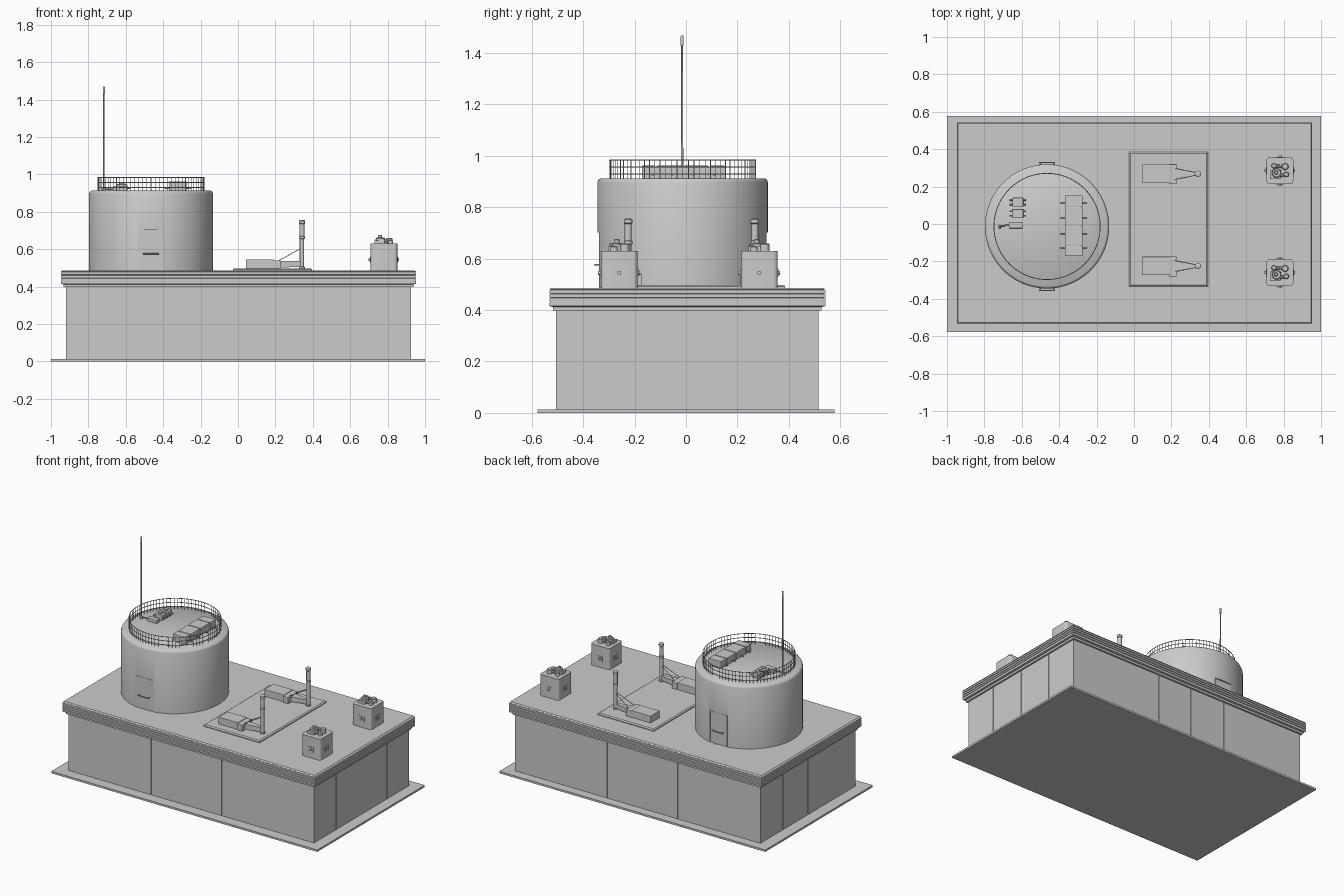
import bpy, bmesh, math
from mathutils import Vector

if "Cube" in bpy.data.objects:
    bpy.data.objects.remove(bpy.data.objects["Cube"])


def mesh_obj(name, verts, faces):
    me = bpy.data.meshes.new(name)
    me.from_pydata(verts, [], faces)
    bm = bmesh.new()
    bm.from_mesh(me)
    bmesh.ops.recalc_face_normals(bm, faces=bm.faces)
    bm.to_mesh(me)
    bm.free()
    ob = bpy.data.objects.new(name, me)
    bpy.context.collection.objects.link(ob)
    return ob


def loft(name, rings):
    """Skin equal-length rings of points and cap both ends."""
    n = len(rings[0])
    verts = [p for r in rings for p in r]
    faces = [(k * n + i, k * n + (i + 1) % n, (k + 1) * n + (i + 1) % n, (k + 1) * n + i)
             for k in range(len(rings) - 1) for i in range(n)]
    faces += [tuple(range(n)), tuple(range(len(verts) - n, len(verts)))]
    return mesh_obj(name, verts, faces)


def rect(x0, x1, y0, y1, z):
    return [(x0, y0, z), (x1, y0, z), (x1, y1, z), (x0, y1, z)]


def box(name, x0, x1, y0, y1, z0, z1, bevel=0):
    ob = loft(name, [rect(x0, x1, y0, y1, z0), rect(x0, x1, y0, y1, z1)])
    if bevel:
        m = ob.modifiers.new("bevel", "BEVEL")
        m.width, m.segments = bevel, 2
    return ob


def smooth(ob):
    bpy.ops.object.select_all(action="DESELECT")
    ob.select_set(True)
    bpy.context.view_layer.objects.active = ob
    bpy.ops.object.shade_smooth_by_angle(angle=math.radians(35))
    return ob


def lathe(name, x, y, profile, n=16):
    """Turned solid from (radius, z) pairs."""
    ang = [2 * math.pi * i / n for i in range(n)]
    return smooth(loft(name, [[(x + r * math.cos(a), y + r * math.sin(a), z) for a in ang]
                              for r, z in profile]))


def rod(name, a, b, r, n=8):
    a, b = Vector(a), Vector(b)
    q = (b - a).to_track_quat("Z", "Y")
    ring = [q @ Vector((r * math.cos(t), r * math.sin(t), 0))
            for t in (2 * math.pi * i / n for i in range(n))]
    return smooth(loft(name, [[p + a for p in ring], [p + b for p in ring]]))


# Ground plate
box("base_plate", -1, 1, -0.577, 0.577, 0, 0.013)

# Main walls: footprint with narrow grooves at the panel joints
X0, X1, Y0, Y1 = -0.92, 0.925, -0.505, 0.515
g, d = 0.002, 0.005
foot = [(X0, Y0)]
for x in (-0.30, 0.23):
    foot += [(x - g, Y0), (x - g, Y0 + d), (x + g, Y0 + d), (x + g, Y0)]
foot.append((X1, Y0))
for y in (-0.265, 0.005, 0.275):
    foot += [(X1, y - g), (X1 - d, y - g), (X1 - d, y + g), (X1, y + g)]
foot.append((X1, Y1))
for x in (0.23, -0.03, -0.30):
    foot += [(x + g, Y1), (x + g, Y1 - d), (x - g, Y1 - d), (x - g, Y1)]
foot.append((X0, Y1))
for y in (0.275, 0.005, -0.265):
    foot += [(X0, y + g), (X0 + d, y + g), (X0 + d, y - g), (X0, y - g)]
loft("main_walls", [[(x, y, z) for x, y in foot] for z in (0.01, 0.405)])

# Roof slab with a ribbed edge
edge = [(0.012, 0.398), (0.012, 0.412), (0.025, 0.415)]
for i in range(4):
    z = 0.418 + i * 0.0155
    edge += [(0.027, z), (0.027, z + 0.011), (0.022, z + 0.012), (0.022, z + 0.0145)]
edge += [(0.027, 0.480), (0.021, 0.486)]
loft("roof_slab", [rect(X0 - o, X1 + o, Y0 - o, Y1 + o, z) for o, z in edge])

# Round tower with two flat recessed doors
TX, TY, R, TOP = -0.465, -0.013, 0.332, 0.913
tower = lathe("tower", TX, TY, [(R, 0.48), (R, 0.897), (R - 0.004, 0.907), (R - 0.013, TOP)], 96)
for side in (-1, 1):
    ya, yb = sorted((TY + side * (R - 0.010), TY + side * (R + 0.05)))
    cut = box("door_cutter", TX - 0.066, TX + 0.066, ya, yb, 0.4862, 0.702)
    cut.hide_render = True
    cut.hide_viewport = False
    cut.display_type = "WIRE"
    m = tower.modifiers.new("door_recess", "BOOLEAN")
    m.object, m.solver = cut, "EXACT"
    ya, yb = sorted((TY + side * (R - 0.012), TY + side * (R - 0.007)))
    box("tower_door", TX - 0.062, TX + 0.062, ya, yb, 0.486, 0.698)
    yw, yh = TY + side * (R - 0.008), TY + side * (R + 0.010)
    rod("door_bar", (TX - 0.042, yh, 0.576), (TX + 0.042, yh, 0.576), 0.003)
    for dx in (-0.036, 0.036):
        rod("door_bar_post", (TX + dx, yw, 0.576), (TX + dx, yh, 0.576), 0.003)

# Tower railing
RR = 0.284
for z in (0.930, 0.957, 0.984):
    bpy.ops.mesh.primitive_torus_add(location=(TX, TY, z), major_radius=RR, minor_radius=0.0022,
                                     major_segments=80, minor_segments=6)
    bpy.context.object.name = "railing_hoop"
for i in range(80):
    a = 2 * math.pi * i / 80
    x, y = TX + RR * math.cos(a), TY + RR * math.sin(a)
    rod("railing_post", (x, y, TOP - 0.003), (x, y, 0.985), 0.0015, 5)

# Mast
lathe("mast", -0.717, -0.015, [(0.009, 0.91), (0.009, 0.925), (0.0045, 0.93), (0.0035, 1.428),
                               (0.006, 1.43), (0.006, 1.464), (0.004, 1.469)], 12)

# Long cooling unit on the tower
for y0, y1 in ((0.093, 0.152), (-0.008, 0.088), (-0.115, -0.013), (-0.172, -0.120)):
    box("cooler_section", -0.370, -0.275, y0, y1, TOP - 0.002, 0.962, 0.003)
box("cooler_core", -0.365, -0.280, -0.168, 0.148, TOP - 0.002, 0.957)
for y in (0.11, 0.03, -0.055, -0.13):
    rod("cooler_pipe", (-0.392, y, 0.925), (-0.25, y, 0.925), 0.004)

# Small tower equipment
for y in (0.117, 0.056):
    box("small_unit", -0.65, -0.592, y - 0.024, y + 0.024, TOP - 0.002, 0.948, 0.004)
    for dy in (-0.012, 0.012):
        rod("small_unit_pipe", (-0.665, y + dy, 0.928), (-0.578, y + dy, 0.928), 0.005)
    rod("small_unit_fan", (-0.621, y, 0.945), (-0.621, y, 0.955), 0.014, 12)
box("mast_box", -0.668, -0.595, -0.023, 0.012, TOP - 0.002, 0.935, 0.003)
rod("mast_cable", (-0.717, -0.01, 0.922), (-0.66, -0.006, 0.922), 0.004)

# Machine pad with slightly sloped rim
loft("machine_pad", [rect(-0.028 + o, 0.396 - o, -0.333 + o, 0.386 - o, z)
                     for o, z in ((0, 0.484), (0, 0.492), (0.008, 0.498))])

# Exhaust machines, each with tapered duct, stack and braces
PX = 0.342
for y in (0.268, -0.225):
    box("exhaust_machine", 0.043, 0.19, y - 0.047, y + 0.05, 0.497, 0.545, 0.002)
    box("exhaust_collar", 0.187, 0.228, y - 0.055, y + 0.052, 0.497, 0.541, 0.002)
    duct = [[(x, y - w, z0), (x, y + w, z0), (x, y + w, z1), (x, y - w, z1)]
            for x, w, z0, z1 in ((0.226, 0.026, 0.502, 0.536), (0.335, 0.009, 0.506, 0.536))]
    loft("exhaust_duct", duct)
    lathe("exhaust_stack", PX, y, [
        (0.017, 0.497), (0.017, 0.505), (0.012, 0.507), (0.012, 0.655), (0.016, 0.658),
        (0.016, 0.668), (0.0135, 0.670), (0.0135, 0.735), (0.017, 0.738), (0.017, 0.752),
        (0.011, 0.756)], 20)
    for s in (-1, 1):
        rod("stack_brace", (0.22, y + s * 0.03, 0.54), (PX - 0.006, y + s * 0.006, 0.605), 0.002, 6)

# Roof vent cubes with pipework on top and hatches on all four sides
VX, H = 0.78, 0.0715
for y in (0.285, -0.26):
    cube = box("vent_cube", VX - H, VX + H, y - H, y + H, 0.48, 0.63)
    bm = bmesh.new()
    bm.from_mesh(cube.data)
    up = [e for e in bm.edges if abs(e.verts[0].co.z - e.verts[1].co.z) > 0.1]
    bmesh.ops.bevel(bm, geom=up, offset=0.016, segments=4, profile=0.5, affect="EDGES")
    bm.to_mesh(cube.data)
    bm.free()
    smooth(cube)
    for k in range(4):
        u = Vector((math.cos(k * math.pi / 2), math.sin(k * math.pi / 2), 0))
        t = Vector((-u.y, u.x, 0))
        c = Vector((VX, y, 0.545)) + u * H
        corners = [-t * 0.02, t * 0.02]
        loft("vent_hatch", [[c + u * o + corners[0] + Vector((0, 0, -0.016)),
                             c + u * o + corners[1] + Vector((0, 0, -0.016)),
                             c + u * o + corners[1] + Vector((0, 0, 0.016)),
                             c + u * o + corners[0] + Vector((0, 0, 0.016))]
                            for o in (-0.003, 0.003)])
        rod("vent_knob", c, c + u * 0.010, 0.008, 12)
    box("vent_manifold", VX - 0.05, VX + 0.005, y - 0.042, y + 0.005, 0.628, 0.648, 0.003)
    for dx, dy, r, h in ((-0.018, -0.012, 0.025, 0.662), (-0.032, 0.026, 0.014, 0.655),
                         (0.028, 0.022, 0.018, 0.660), (0.035, -0.02, 0.014, 0.650),
                         (-0.020, -0.010, 0.011, 0.677)):
        lathe("vent_pipe", VX + dx, y + dy, [(r, 0.628), (r, h - 0.004), (r - 0.004, h)], 16)
    rod("vent_crosspipe", (VX - 0.02, y - 0.03, 0.648), (VX + 0.035, y - 0.02, 0.64), 0.008)
    rod("vent_crosspipe", (VX - 0.032, y + 0.026, 0.645), (VX + 0.028, y + 0.022, 0.645), 0.008)
